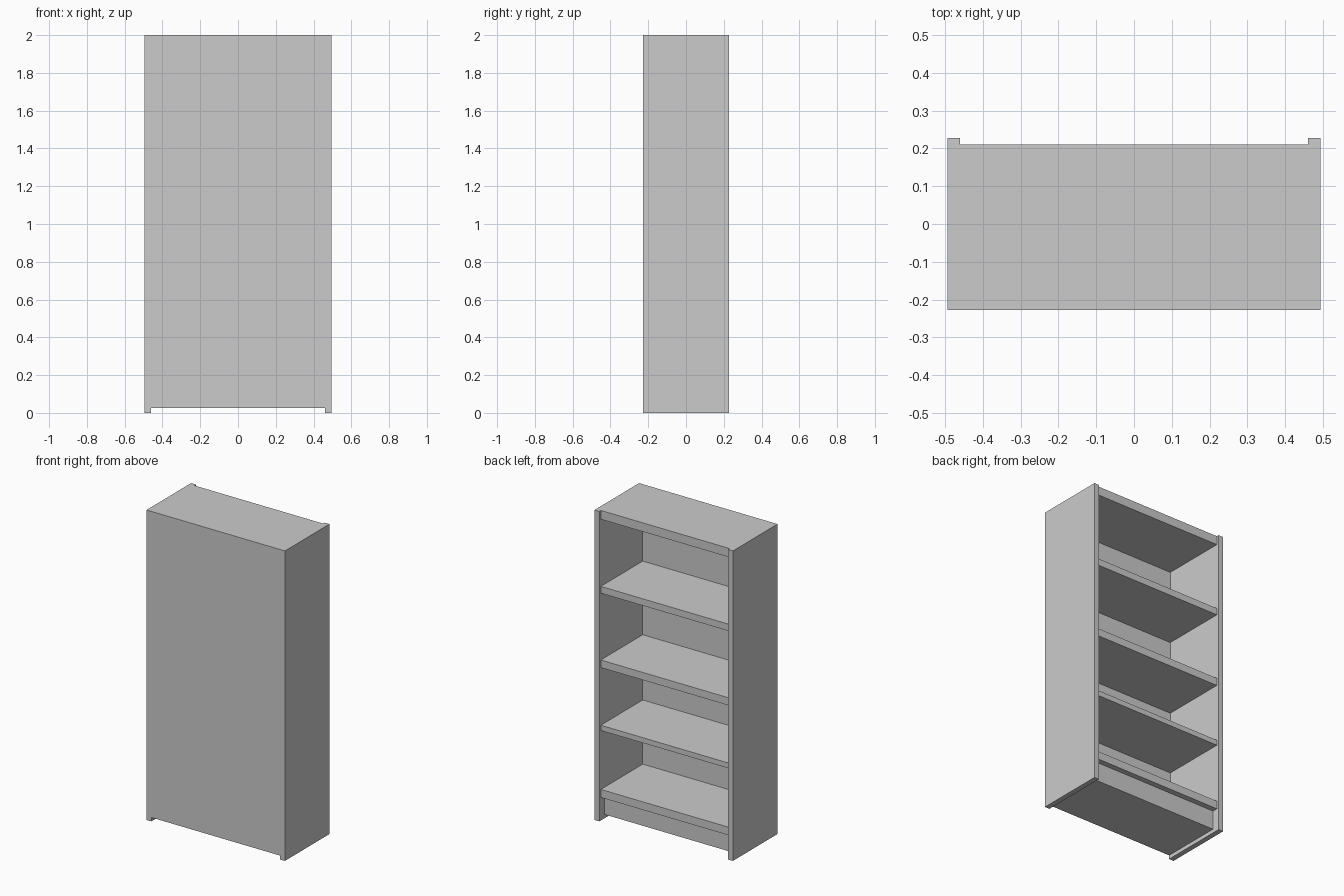
import bpy
import bmesh
from mathutils import Vector

if "Cube" in bpy.data.objects:
    bpy.data.objects.remove(bpy.data.objects["Cube"])

HALF_W, HALF_D = 0.494, 0.227   # outer half width and depth
INNER = 0.46                    # inner face of the side panels
SHELF_Y = 0.211                 # open-side edge of the shelves
PANEL_Y = -0.216                # inner face of the closed panel


def box(name, x, y, z):
    """Axis-aligned board from (min, max) pairs."""
    lo, hi = Vector((x[0], y[0], z[0])), Vector((x[1], y[1], z[1]))
    bm = bmesh.new()
    bmesh.ops.create_cube(bm, size=1)
    for v in bm.verts:
        v.co = (lo + hi) / 2 + v.co * (hi - lo)
    mesh = bpy.data.meshes.new(name)
    bm.to_mesh(mesh)
    bm.free()
    obj = bpy.data.objects.new(name, mesh)
    bpy.context.collection.objects.link(obj)
    return obj


# Full-height side panels
for name, s in (("left_side", -1), ("right_side", 1)):
    box(name, sorted((s * INNER, s * HALF_W)), (-HALF_D, HALF_D), (0, 2))

# Closed panel between the sides
span = (-INNER, INNER)
box("back_panel", span, (-HALF_D, PANEL_Y), (0.025, 2))

# Top board and shelves
box("top_board", span, (PANEL_Y, SHELF_Y), (1.943, 2))
shelves = [(0.148, 0.2), (0.58, 0.614), (0.986, 1.035), (1.466, 1.51)]
for i, z in enumerate(shelves):
    box(f"shelf_{i + 1}", span, (PANEL_Y, SHELF_Y), z)

# Recessed plinth under the lowest shelf
box("plinth", span, (PANEL_Y, 0.175), (0.025, 0.148))
